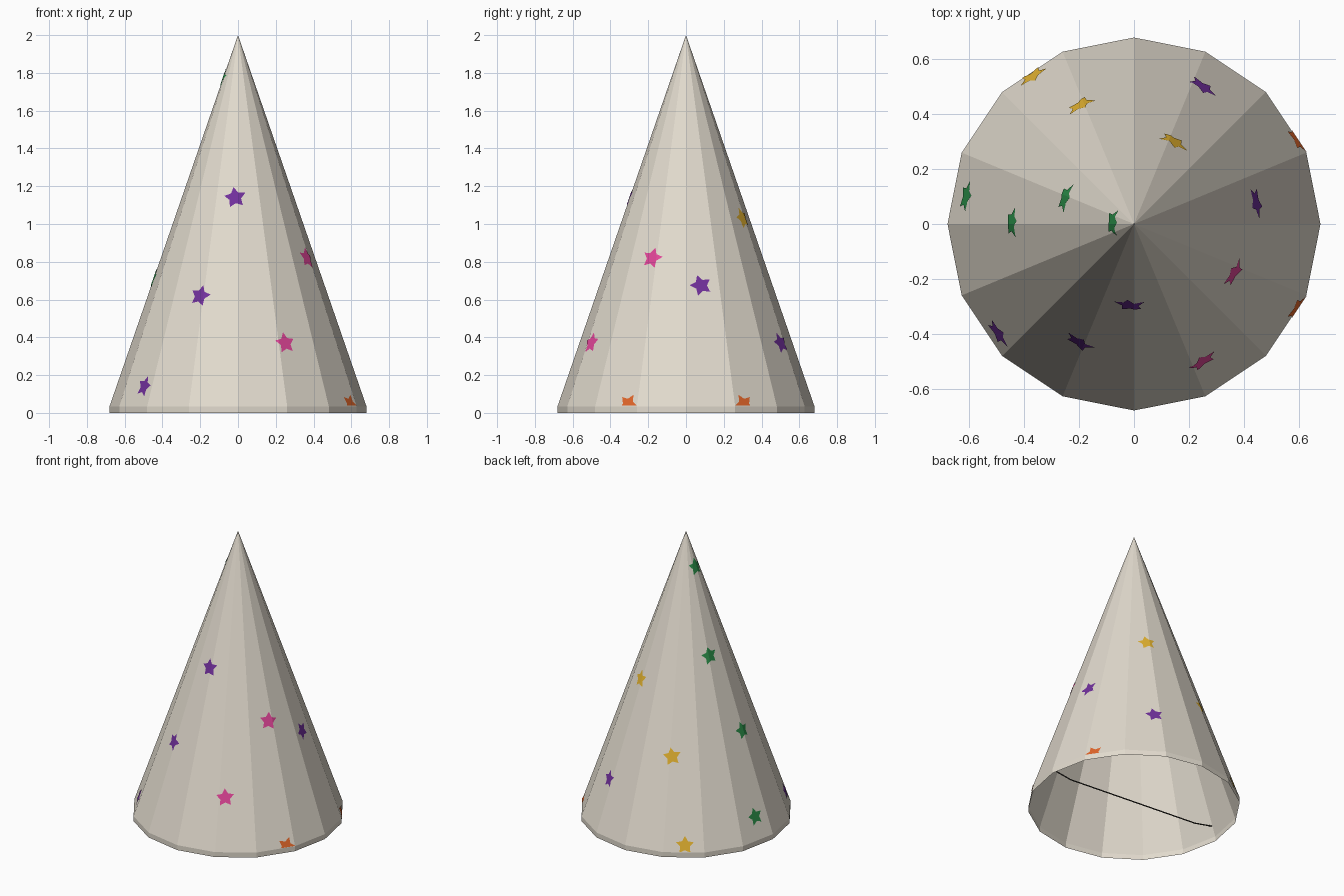
import bpy, bmesh, math
from mathutils import Vector

if "Cube" in bpy.data.objects:
    bpy.data.objects.remove(bpy.data.objects["Cube"])

SIDES, RADIUS, HEIGHT, RIM = 16, 0.68, 2.0, 0.035
STEP = 2 * math.pi / SIDES


def material(name, rgb):
    lin = [((c / 255 + 0.055) / 1.055) ** 2.4 for c in rgb]
    m = bpy.data.materials.new(name)
    m.diffuse_color = (*lin, 1)
    m.use_nodes = True
    m.node_tree.nodes["Principled BSDF"].inputs["Base Color"].default_value = m.diffuse_color
    return m


def add_object(name, bm, mat):
    me = bpy.data.meshes.new(name)
    bm.to_mesh(me)
    bm.free()
    me.materials.append(mat)
    ob = bpy.data.objects.new(name, me)
    bpy.context.collection.objects.link(ob)
    return ob


def facet_radius(angle, z):
    """Distance from the axis to the faceted cone at this angle and height."""
    corner = RADIUS * (HEIGHT - z) / (HEIGHT - RIM)
    off = (angle % STEP) - STEP / 2
    return corner * math.cos(STEP / 2) / math.cos(off)


paper = material("cream paper", (226, 219, 206))
cord_mat = material("dark elastic", (60, 58, 52))
purple = material("purple", (113, 48, 156))
pink = material("pink", (226, 70, 153))
orange = material("orange", (228, 103, 42))
yellow = material("yellow", (226, 178, 48))
green = material("green", (42, 140, 72))

# Cone shell, open underneath, with a short upright rim
bm = bmesh.new()
rings = []
for z in (0, RIM):
    rings.append([bm.verts.new((RADIUS * math.cos(i * STEP), RADIUS * math.sin(i * STEP), z))
                  for i in range(SIDES)])
tip = bm.verts.new((0, 0, HEIGHT))
for i in range(SIDES):
    j = (i + 1) % SIDES
    bm.faces.new((rings[0][i], rings[0][j], rings[1][j], rings[1][i]))
    bm.faces.new((rings[1][i], rings[1][j], tip))
add_object("hat_cone", bm, paper)


# Star that is cut along the cone's creases and laid onto its facets
def star(name, x, y, z, mat, tilt=0.0, outer=0.06, inner=0.032):
    a = math.atan2(y, x)
    out = Vector((math.cos(a), math.sin(a), 0))
    side = Vector((-math.sin(a), math.cos(a), 0))
    slope = Vector((-out.x * RADIUS, -out.y * RADIUS, HEIGHT - RIM)).normalized()
    centre = out * facet_radius(a, z) + Vector((0, 0, z))
    bm = bmesh.new()
    hub = bm.verts.new(centre)
    pts = []
    for k in range(10):
        r = inner if k % 2 else outer
        t = math.pi / 2 + tilt + k * math.pi / 5
        pts.append(bm.verts.new(centre + side * (r * math.cos(t)) + slope * (r * math.sin(t))))
    for k in range(10):
        bm.faces.new((hub, pts[k], pts[(k + 1) % 10]))
    for i in range(SIDES // 2):
        n = Vector((-math.sin(i * STEP), math.cos(i * STEP), 0))
        bmesh.ops.bisect_plane(bm, geom=bm.verts[:] + bm.edges[:] + bm.faces[:],
                               plane_co=(0, 0, 0), plane_no=n)
    bmesh.ops.bisect_plane(bm, geom=bm.verts[:] + bm.edges[:] + bm.faces[:],
                           plane_co=(0, 0, RIM + 0.003), plane_no=(0, 0, 1), clear_inner=True)
    for v in bm.verts:
        t = math.atan2(v.co.y, v.co.x)
        r = facet_radius(t, v.co.z) + 0.003
        v.co.x, v.co.y = r * math.cos(t), r * math.sin(t)
    add_object(name, bm, mat)


STARS = [
    (purple, "purple", [(-.015, -.29, 1.14, .15), (-.20, -.43, .62, -.2), (-.50, -.40, .14, -.2),
                        (.25, .50, .37, .2), (.45, .08, .675, .3)]),
    (pink, "pink", [(.365, -.18, .82, -.2), (.25, -.50, .37, .08)]),
    (orange, "orange", [(.60, .31, .045, .45), (.60, -.31, .045, -.45)]),
    (yellow, "yellow", [(.145, .30, 1.03, .2), (-.195, .435, .62, .2), (-.37, .54, .08, 0)]),
    (green, "green", [(-.61, .10, .18, .1), (-.445, .005, .71, .1),
                      (-.25, .095, 1.22, .1), (-.08, .005, 1.77, 0)]),
]
for mat, label, spots in STARS:
    for n, (x, y, z, tilt) in enumerate(spots, 1):
        star(f"{label}_star_{n}", x, y, z, mat, tilt)

# Thin elastic cord across the opening
cu = bpy.data.curves.new("elastic_cord", "CURVE")
cu.dimensions = "3D"
cu.bevel_depth = 0.004
cu.bevel_resolution = 1
path = [(.67, 0, .025), (.53, 0, .006), (-.51, 0, .07), (-.65, 0, .10)]
sp = cu.splines.new("POLY")
sp.points.add(len(path) - 1)
for p, co in zip(sp.points, path):
    p.co = (*co, 1)
cu.materials.append(cord_mat)
bpy.context.collection.objects.link(bpy.data.objects.new("elastic_cord", cu))
